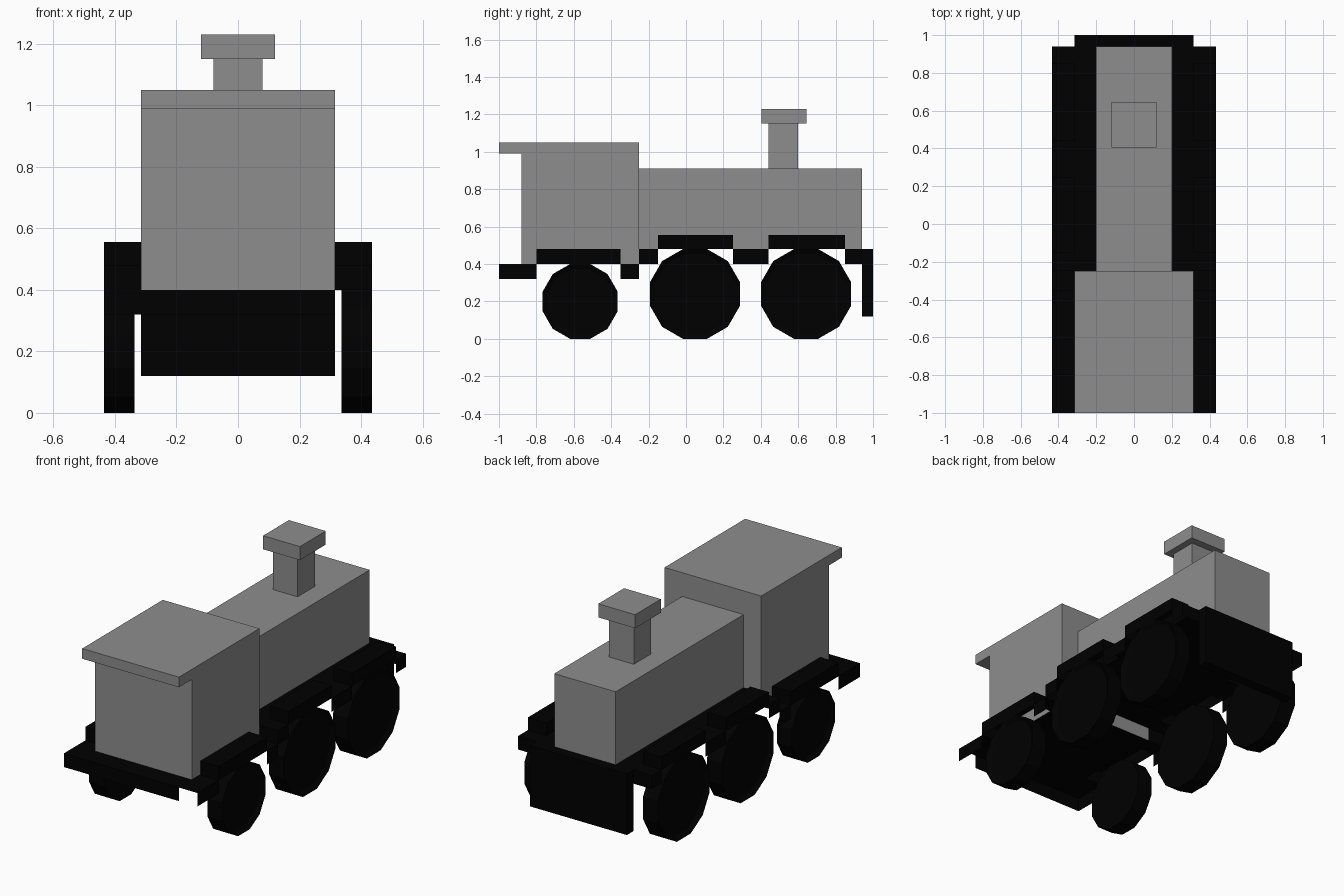
import bpy, bmesh, math

if "Cube" in bpy.data.objects:
    bpy.data.objects.remove(bpy.data.objects["Cube"])


def material(name, value):
    m = bpy.data.materials.new(name)
    m.diffuse_color = (value, value, value, 1)
    m.use_nodes = True
    m.node_tree.nodes["Principled BSDF"].inputs["Base Color"].default_value = m.diffuse_color
    return m


GREY = material("grey", 0.27)
BLACK = material("black", 0.0)


def add_object(name, bm, mat):
    me = bpy.data.meshes.new(name)
    bm.to_mesh(me)
    bm.free()
    me.materials.append(mat)
    ob = bpy.data.objects.new(name, me)
    bpy.context.collection.objects.link(ob)
    return ob


def box(name, mat, x, y, z, open_bottom=False):
    """Box from (min, max) ranges."""
    bm = bmesh.new()
    bmesh.ops.create_cube(bm, size=1)
    for v in bm.verts:
        v.co = [(r[0] + r[1]) / 2 + c * (r[1] - r[0]) for c, r in zip(v.co, (x, y, z))]
    bm.normal_update()
    if open_bottom:
        low = [f for f in bm.faces if f.normal.z < -0.5]
        bmesh.ops.delete(bm, geom=low, context='FACES')
    return add_object(name, bm, mat)


def extrude_profile(name, mat, pts, half_width):
    """Side profile of (y, z) points extruded across x, first edge left open."""
    bm = bmesh.new()
    face = bm.faces.new([bm.verts.new((half_width, y, z)) for y, z in pts])
    bm.faces.new([bm.verts.new((-half_width, y, z)) for y, z in pts])
    bm.verts.ensure_lookup_table()
    n = len(pts)
    for i in range(1, n):
        j = (i + 1) % n
        bm.faces.new([bm.verts[k] for k in (i, j, n + j, n + i)])
    bmesh.ops.recalc_face_normals(bm, faces=bm.faces)
    return add_object(name, bm, mat)


def quad(bm, pts, normal):
    """Flat sheet turned to face along normal."""
    f = bm.faces.new([bm.verts.new(p) for p in pts])
    f.normal_update()
    if f.normal.dot(normal) < 0:
        f.normal_flip()


def across(bm, x0, x1, y, z0, z1, facing):
    quad(bm, [(x0, y, z0), (x1, y, z0), (x1, y, z1), (x0, y, z1)], (0, facing, 0))


def along(bm, x, y0, y1, z0, z1, facing):
    quad(bm, [(x, y0, z0), (x, y1, z0), (x, y1, z1), (x, y0, z1)], (facing, 0, 0))


def level(bm, x0, x1, y0, y1, z):
    quad(bm, [(x0, y0, z), (x1, y0, z), (x1, y1, z), (x0, y1, z)], (0, 0, 1))


def wheel(name, side, y, r):
    """Twelve-sided wheel resting on a flat, recessed on its outer face."""
    bm = bmesh.new()
    ring = r / math.cos(math.pi / 12)
    angles = [(i + 0.5) * math.pi / 6 for i in range(12)]
    rims = [[bm.verts.new((side * x, y + ring * math.cos(a), r + ring * math.sin(a)))
             for a in angles] for x in (0.337, 0.435)]
    bm.faces.new(rims[0])
    outer = bm.faces.new(rims[1])
    for i in range(12):
        j = (i + 1) % 12
        bm.faces.new((rims[0][i], rims[0][j], rims[1][j], rims[1][i]))
    bmesh.ops.recalc_face_normals(bm, faces=bm.faces)
    bm.normal_update()
    bmesh.ops.inset_individual(bm, faces=[outer], thickness=0.028)
    for v in outer.verts:
        v.co.x -= side * 0.018
    return add_object(name, bm, BLACK)


# Cab with the roof overhanging at the rear, boiler and square chimney
extrude_profile("cab", GREY, [(-0.88, 0.40), (-0.25, 0.40), (-0.25, 1.05),
                              (-1.0, 1.05), (-1.0, 0.99), (-0.88, 0.99)], 0.315)
box("boiler", GREY, (-0.2, 0.2), (-0.25, 0.94), (0.48, 0.91), True)
box("chimney", GREY, (-0.08, 0.08), (0.44, 0.60), (0.91, 1.15), True)
box("chimney_cap", GREY, (-0.12, 0.12), (0.405, 0.645), (1.15, 1.23))

# Sheet decks under the cab and boiler, rear skirt and buffer plate
bm = bmesh.new()
level(bm, -0.315, 0.315, -1.0, -0.25, 0.40)
level(bm, -0.315, 0.315, -0.25, 0.94, 0.48)
across(bm, -0.435, 0.315, -1.0, 0.32, 0.40, -1)
add_object("deck", bm, BLACK)
box("buffer_plate", BLACK, (-0.315, 0.315), (0.94, 1.0), (0.12, 0.48))

# Stepped sheet running boards: (start y, end y, top z)
STEPS = [(-1.0, -0.80, 0.40), (-0.80, -0.35, 0.48), (-0.35, -0.25, 0.40),
         (-0.25, -0.15, 0.48), (-0.15, 0.25, 0.555), (0.25, 0.44, 0.48),
         (0.44, 0.85, 0.555), (0.85, 0.94, 0.48)]
WHEELS = [(-0.566, 0.20), (0.048, 0.24), (0.642, 0.24)]  # centre y, radius

for side, s in (("left", -1), ("right", 1)):
    inner, outer = s * 0.315, s * 0.435
    bm = bmesh.new()
    for i, (y0, y1, top) in enumerate(STEPS):
        level(bm, inner, outer, y0, y1, top)
        along(bm, outer, y0, y1, 0.48 if top > 0.5 else top - 0.08, top, s)
        if top > 0.5:
            along(bm, inner, y0, y1, 0.48, top, -s)
        if i:
            before = STEPS[i - 1][2]
            across(bm, inner, outer, y0, min(before, top), max(before, top),
                   -1 if top > before else 1)
    across(bm, inner, outer, 0.94, 0.40, 0.48, 1)
    bmesh.ops.remove_doubles(bm, verts=bm.verts, dist=0.0001)
    add_object(f"{side}_running_board", bm, BLACK)
    for i, (y, r) in enumerate(WHEELS):
        wheel(f"{side}_wheel_{i + 1}", s, y, r)
